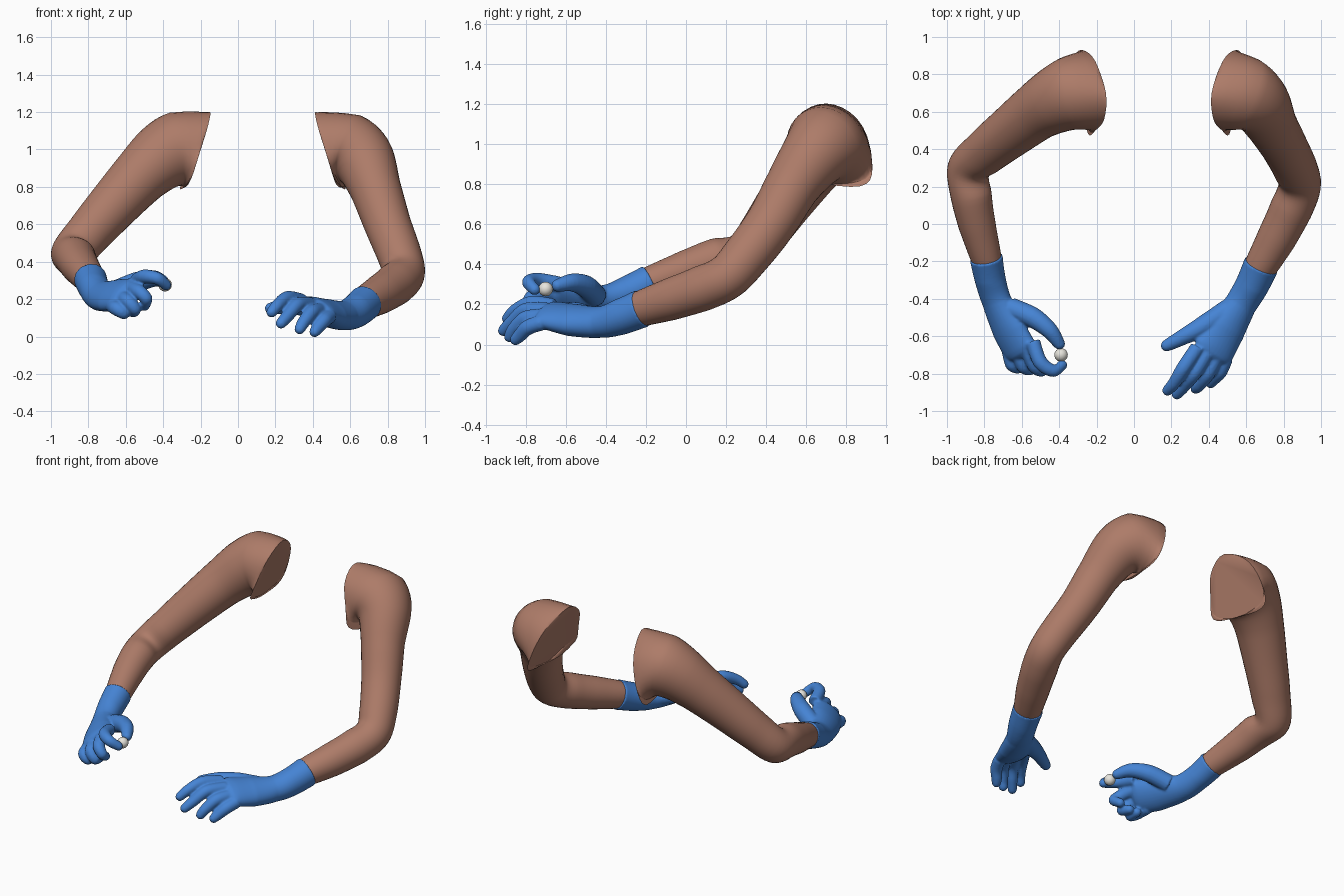
import bpy
import bmesh
import math
from mathutils import Vector

default = bpy.data.objects.get("Cube")
if default:
    bpy.data.objects.remove(default, do_unlink=True)


def material(name, rgb):
    mat = bpy.data.materials.new(name)
    mat.use_nodes = True
    colour = (*rgb, 1)
    mat.diffuse_color = colour
    mat.node_tree.nodes["Principled BSDF"].inputs["Base Color"].default_value = colour
    return mat


SKIN = material("skin brown", (.42, .2, .14))
BLUE = material("glove blue", (.06, .23, .66))
PALE = material("pale ball", (.8, .78, .72))


def spline(a, b, c, d, t):
    """Catmull-Rom interpolation between b and c."""
    return (b * 2 + (c - a) * t + (a * 2 - b * 5 + c * 4 - d) * t * t
            + (b * 3 - a - c * 3 + d) * t ** 3) * .5


def loft(bm, rows, side, start=None, sides=32, steps=5, dome=False):
    """Skin elliptical rings along rows of (x, y, z, half width, half height)."""
    pts = [Vector(row[:3]) for row in rows]
    size = [Vector((row[3], row[-1])) for row in rows]
    last = len(rows) - 1
    tang = [(pts[min(i + 1, last)] - pts[max(i - 1, 0)]).normalized()
            for i in range(last + 1)]
    if start:
        tang[0] = Vector(start).normalized()

    # Sampled stations: centre, direction, size
    stations = []
    for i in range(last):
        ids = (max(i - 1, 0), i, i + 1, min(i + 2, last))
        for k in range(steps):
            t = k / steps
            stations.append((spline(*[pts[j] for j in ids], t),
                             tang[i].lerp(tang[i + 1], t).normalized(),
                             size[i].lerp(size[i + 1], t)))
    stations.append((pts[last], tang[last], size[last]))
    if dome:
        reach = min(size[last])
        for k in (1, 2, 3):
            a = k * math.pi / 7
            stations.append((pts[last] + tang[last] * reach * math.sin(a),
                             tang[last], size[last] * math.cos(a)))

    rings = []
    across = Vector(side)
    for centre, direction, (w, h) in stations:
        across = (across - direction * across.dot(direction)).normalized()
        over = direction.cross(across)
        ring = []
        for k in range(sides):
            a = math.tau * k / sides
            ring.append(bm.verts.new(centre + across * w * math.cos(a)
                                     + over * h * math.sin(a)))
        rings.append(ring)
    for low, high in zip(rings, rings[1:]):
        for k in range(sides):
            n = (k + 1) % sides
            bm.faces.new((low[k], low[n], high[n], high[k]))
    bm.faces.new(rings[0][::-1])
    bm.faces.new(rings[-1])
    return rings


def finish(bm, name, mat):
    bmesh.ops.recalc_face_normals(bm, faces=bm.faces)
    mesh = bpy.data.meshes.new(name)
    bm.to_mesh(mesh)
    bm.free()
    mesh.materials.append(mat)
    obj = bpy.data.objects.new(name, mesh)
    bpy.context.collection.objects.link(obj)
    bpy.ops.object.select_all(action="DESELECT")
    obj.select_set(True)
    bpy.context.view_layer.objects.active = obj
    bpy.ops.object.shade_smooth_by_angle(angle=math.radians(50))
    return obj


# Shoulder cut outline as (y, z), from the back edge over the top
CUT = [Vector(p) for p in (
    (.93, .88), (.87, 1.08), (.7, 1.2), (.56, 1.13),
    (.505, .99), (.48, .86), (.64, .81), (.87, .79))]


def arm(name, rows, mirror, top_x):
    """Tapered limb whose first rings flow into the slanted shoulder cut."""
    bm = bmesh.new()
    rings = loft(bm, rows, (0, 1, 0), (.95 * mirror, 0, .32))
    count = len(CUT)
    for s, ring in enumerate(rings[:5]):
        for k, vert in enumerate(ring):
            spot = mirror * k * count / len(ring) % count
            i = int(spot)
            y, z = spline(*[CUT[(i + j) % count] for j in (-1, 0, 1, 2)], spot - i)
            x = top_x + mirror * (.105 * (y - .7) + .346 * (1.2 - z))
            vert.co = vert.co.lerp(Vector((x, y, z)), 1 - s / 5)
    return finish(bm, name, SKIN)


def glove(name, palm, side, thumb, fingers):
    """Palm, thumb and fingers fused into one soft skin."""
    bm = bmesh.new()
    loft(bm, palm, side, dome=True)
    thumb_radii = (.058, .056, .045, .032)
    finger_radii = (.04, .039, .034, .029)
    for path, radii in [(thumb, thumb_radii)] + [(f, finger_radii) for f in fingers]:
        loft(bm, [(*p, r) for p, r in zip(path, radii)], (.3, .2, 1),
             sides=16, dome=True)
    obj = finish(bm, name, BLUE)
    fuse = obj.modifiers.new("Fuse", "REMESH")
    fuse.mode = "VOXEL"
    fuse.voxel_size = .007
    fuse.use_smooth_shade = True
    soften = obj.modifiers.new("Soften", "SMOOTH")
    soften.factor = .5
    soften.iterations = 5
    return obj


# Bare arms, from the flat shoulder cut to just inside the cuff
arm("left_arm", [
    (.47, .71, .99, .22, .21), (.6, .69, .99, .2), (.68, .63, .93, .165),
    (.735, .53, .79, .137), (.8, .42, .6, .125), (.865, .29, .43, .118),
    (.885, .2, .335, .113), (.84, .08, .28, .114), (.76, -.08, .225, .105),
    (.67, -.24, .175, .086)], 1, .415)
arm("right_arm", [
    (-.2, .71, .99, .22, .21), (-.33, .7, 1, .2), (-.42, .66, .95, .178),
    (-.52, .6, .86, .155), (-.65, .5, .72, .139), (-.8, .38, .55, .122),
    (-.885, .29, .445, .114), (-.87, .15, .42, .11), (-.84, 0, .37, .1),
    (-.785, -.2, .3, .079)], -1, -.15)

# Left glove: open hand, palm down
glove("left_glove", [
    (.68, -.22, .18, .096), (.63, -.33, .137, .09),
    (.57, -.43, .112, .087, .077), (.49, -.56, .122, .112, .073),
    (.425, -.68, .148, .118, .054)], (.8, -.45, -.4),
    [(.5, -.46, .125), (.38, -.54, .155), (.28, -.595, .165), (.175, -.65, .15)],
    [[(.34, -.66, .19), (.265, -.77, .205), (.215, -.85, .17), (.18, -.89, .13)],
     [(.39, -.69, .17), (.32, -.8, .17), (.265, -.87, .11), (.23, -.91, .07)],
     [(.44, -.71, .14), (.395, -.8, .13), (.35, -.86, .075), (.33, -.88, .04)],
     [(.49, -.72, .11), (.46, -.79, .085), (.425, -.83, .045), (.41, -.85, .025)]])

# Right glove: thumb and index pinch the ball, other fingers curl under
glove("right_glove", [
    (-.79, -.18, .31, .089), (-.77, -.29, .26, .083),
    (-.735, -.41, .22, .085, .07), (-.665, -.57, .22, .11, .062),
    (-.61, -.67, .225, .112, .055)], (.65, .2, .65),
    [(-.66, -.45, .24), (-.54, -.5, .29), (-.45, -.57, .31), (-.4, -.64, .295)],
    [[(-.54, -.63, .3), (-.5, -.74, .32), (-.43, -.785, .31), (-.385, -.755, .275)],
     [(-.57, -.67, .26), (-.53, -.76, .24), (-.49, -.78, .2), (-.5, -.73, .165)],
     [(-.62, -.68, .21), (-.59, -.76, .19), (-.55, -.77, .145), (-.56, -.71, .13)],
     [(-.67, -.67, .165), (-.65, -.75, .15), (-.61, -.76, .125), (-.61, -.7, .125)]])

# Small ball held in the right hand
ball = bmesh.new()
bmesh.ops.create_uvsphere(ball, u_segments=24, v_segments=16, radius=.036)
finish(ball, "held_ball", PALE).location = (-.39, -.7, .277)
